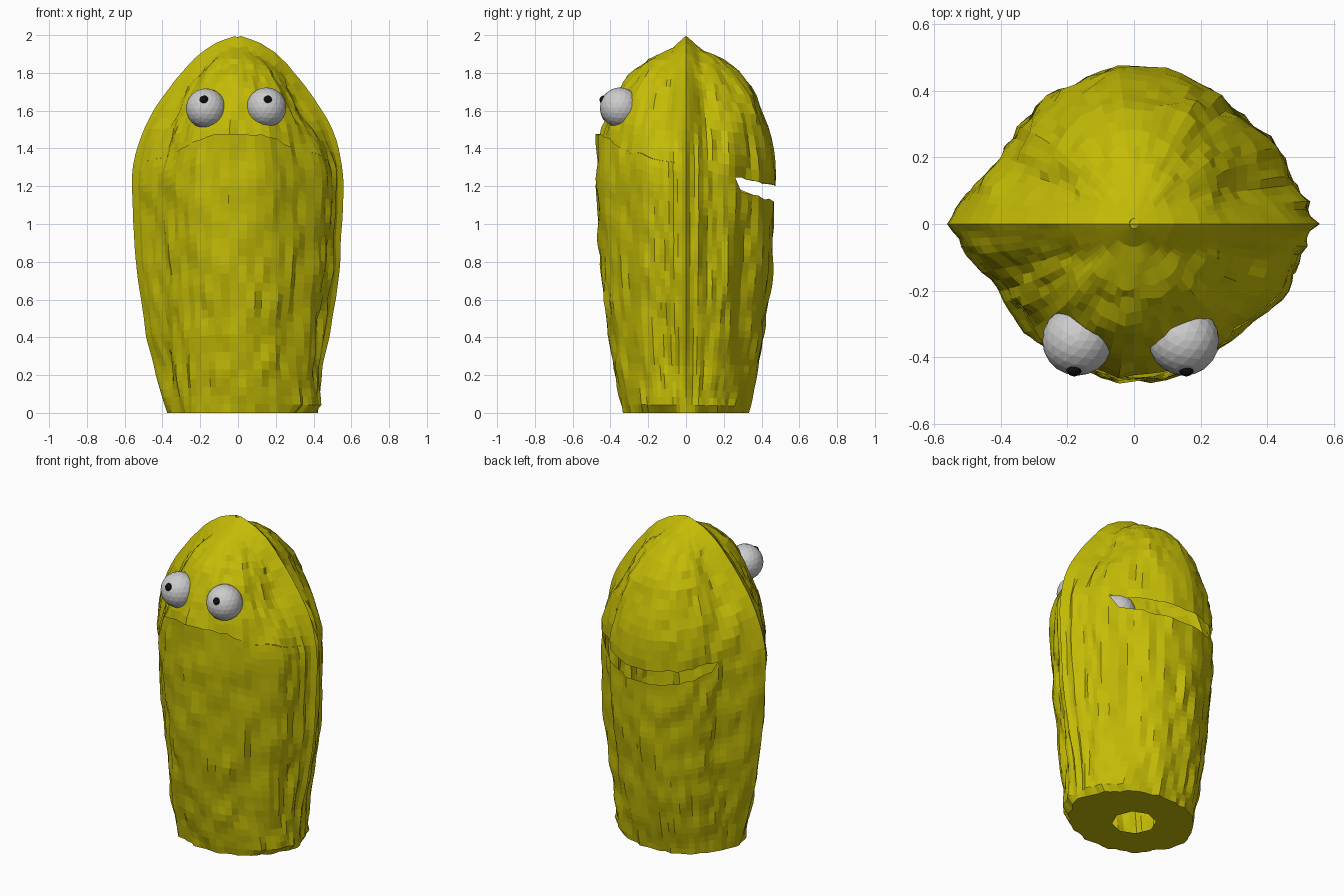
import bpy, bmesh, math
from mathutils import Vector, noise

if "Cube" in bpy.data.objects:
    bpy.data.objects.remove(bpy.data.objects["Cube"])

N = 80  # sides around the shell

# half-width / half-depth against height
PX = [(0, .32), (.2, .378), (.4, .428), (.6, .463), (.8, .485), (1.0, .498), (1.2, .505),
      (1.3, .5), (1.4, .478), (1.5, .437), (1.6, .375), (1.7, .308), (1.8, .23),
      (1.86, .17), (1.91, .095), (1.945, 0)]
PY_BODY = [(0, .33), (.2, .375), (.4, .41), (.6, .435), (.8, .452), (1.0, .463), (1.2, .472), (1.5, .474)]
PY_LID = [(1.1, .472), (1.3, .472), (1.4, .462), (1.5, .44), (1.6, .408), (1.7, .362),
          (1.8, .29), (1.88, .19), (1.91, .12), (1.945, 0)]
# how much of the half-width belongs to the seam ridge
RIDGE = [(0, -.035), (.5, .062), (1.4, .062), (1.85, 0), (2, 0)]


def lerp(table, z):
    for (a, va), (b, vb) in zip(table, table[1:]):
        if z <= b:
            return va + (vb - va) * max(0, (z - a) / (b - a))
    return table[-1][1]


def material(name, color):
    m = bpy.data.materials.new(name)
    m.diffuse_color = color
    m.use_nodes = True
    m.node_tree.nodes["Principled BSDF"].inputs["Base Color"].default_value = m.diffuse_color
    return m


def angle(i):
    # sides are packed closer together near the two seams
    u = 2 * math.pi * i / N
    return u - .2 * math.sin(2 * u)


def surface(a, z, depth):
    """Point on the wrinkled shell, with seam ridge and a swollen right flap."""
    c, s = math.cos(a), math.sin(a)
    e = lerp(RIDGE, z)
    x, y = (lerp(PX, z) - e) * c, lerp(depth, z) * s
    k = min(1, math.hypot(x, y) / .2) * (.3 + .7 * min(1, abs(y) / .1))
    w = .02 * noise.noise(Vector((x * 9, y * 9, z * 2)))
    w += .022 * noise.noise(Vector((x * 22 + 7, y * 22, z * 6)))
    x += c * w * k
    y += s * w * k * .8
    ay = abs(y)
    # swollen strips either side of the right seam
    if c > 0 and .03 < z < 1.6:
        f = min(1, max(0, (ay - .03) / .04)) * min(1, max(0, (.3 - ay) / .06))
        x += .06 * f * min(1, (1.6 - z) / .3) * min(1, .6 + z)
    if c > 0 and z < .25:
        x += .045 * c * (1 - z / .25)
    # seam ridge running up both sides and over the top
    wide = .08 + max(0, e) * (.3 if c > 0 else 1.9)
    h = (.055 + e) * max(0, 1 - ay / wide)
    d = Vector((x / .25, 0, max(0, z - 1.3) / .41))
    d = d.normalized() if d.length > 1e-4 else Vector((0, 0, 1))
    return Vector((x, y, z)) + d * h


def cut_lid(a):
    y = .47 * math.sin(a)
    return 1.31 - .23 * y + .016 * noise.noise(Vector((math.cos(a) * 9, y * 15, 3)))


def cut_body(a):
    y = .47 * math.sin(a)
    if y > (.285 if math.cos(a) > 0 else .24):
        return 1.18 - .33 * (y - .28) + .016 * noise.noise(Vector((math.cos(a) * 9, y * 15, 5)))
    z = cut_lid(a)
    if y < -.3:
        z = min(1.475, z + .45 * (-.3 - y)) + .012 * noise.noise(Vector((math.cos(a) * 12, 0, 1)))
    return z


def loft(name, rows, mat, pole=None):
    """Skin rings into a thin shell, optionally closed to a pole at the top."""
    bm = bmesh.new()
    rings = [[bm.verts.new(p) for p in r] for r in rows]
    for r0, r1 in zip(rings, rings[1:]):
        for i in range(N):
            j = (i + 1) % N
            bm.faces.new((r0[i], r0[j], r1[j], r1[i]))
    if pole:
        e = bm.verts.new(pole)
        for i in range(N):
            bm.faces.new((rings[-1][i], rings[-1][(i + 1) % N], e))
    bmesh.ops.recalc_face_normals(bm, faces=bm.faces[:])
    me = bpy.data.meshes.new(name)
    bm.to_mesh(me)
    bm.free()
    me.materials.append(mat)
    ob = bpy.data.objects.new(name, me)
    bpy.context.collection.objects.link(ob)


def hole_ring(z, r=.127, sides=8):
    pts = []
    step = 2 * math.pi / sides
    for a in A:
        q = (a % step) - step / 2
        rr = r * math.cos(step / 2) / math.cos(q)
        pts.append((rr * math.cos(a), rr * math.sin(a), z))
    return pts


def ball(name, loc, r, sub, mat=None):
    bpy.ops.mesh.primitive_ico_sphere_add(subdivisions=sub, radius=r, location=loc)
    ob = bpy.context.object
    ob.name = name
    if mat:
        ob.data.materials.append(mat)


yellow = material("shell_yellow", (.55, .5, .002, 1))
black = material("pupil_black", (.005, .005, .005, 1))
A = [angle(i) for i in range(N)]

# thin hollow lower shell with a hole in its floor
R = 32
rows = [[surface(a, cut_body(a) * k / R, PY_BODY) for a in A] for k in range(R + 1)]
loft("lower_shell", [hole_ring(0)] + rows, yellow)

# thin hollow upper shell, open at the back
R = 18
rows = []
for k in range(R):
    t = math.sin(k / R * math.pi / 2)
    rows.append([surface(a, cut_lid(a) + (1.943 - cut_lid(a)) * t, PY_LID) for a in A])
loft("upper_shell", rows, yellow, (-.015, 0, 1.985))

# eyes and pupils
for side, x, z, px in (("left", -.17, 1.612, -.18), ("right", .15, 1.617, .157)):
    ball(side + "_eye", (x, -.35, z), .106, 3)
    ball(side + "_pupil", (px, -.435, 1.657), .024, 2, black)
